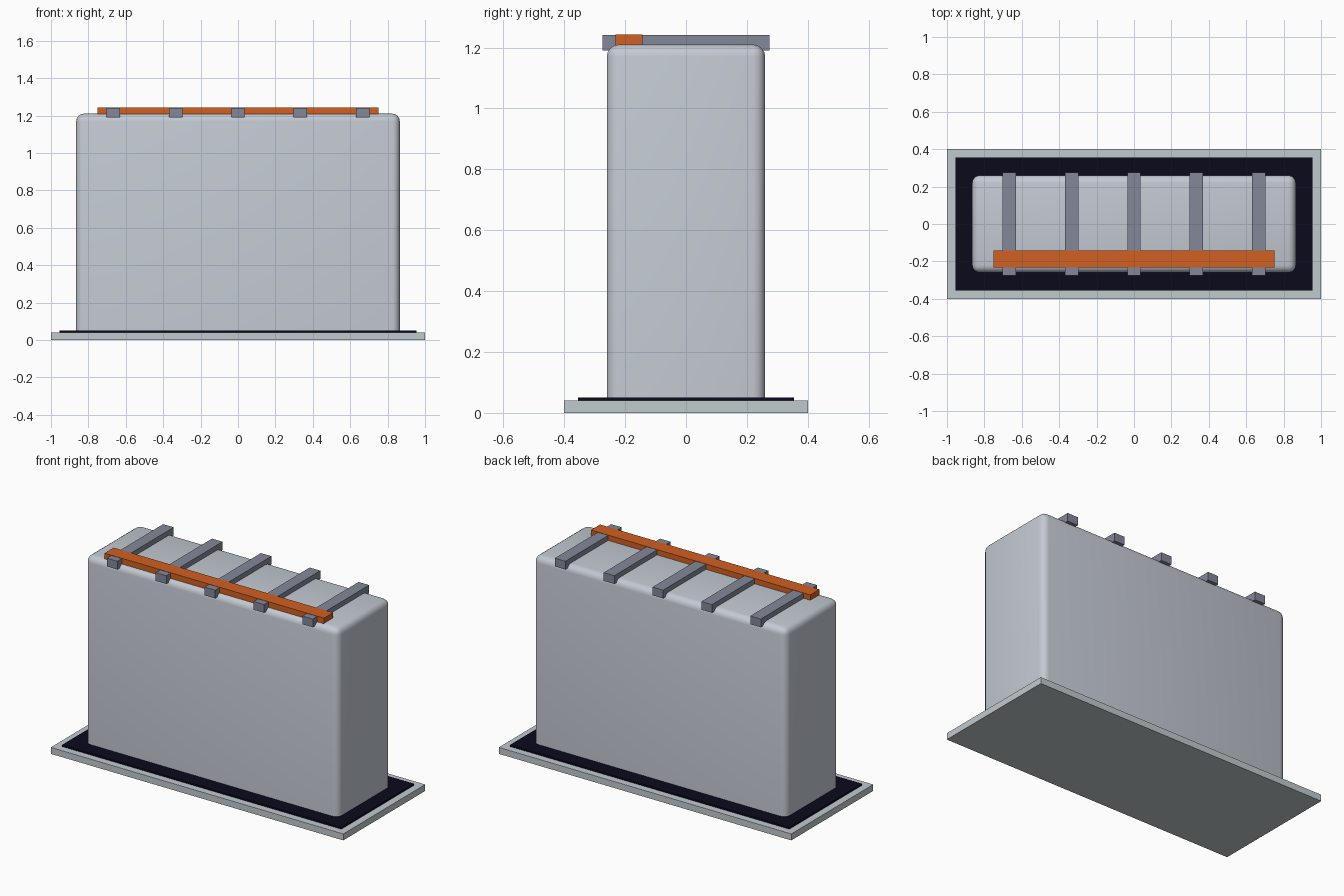
import bpy
import bmesh
import math

cube = bpy.data.objects.get("Cube")
if cube:
    bpy.data.objects.remove(cube, do_unlink=True)


def material(name, rgb):
    mat = bpy.data.materials.new(name)
    mat.use_nodes = True
    color = (*rgb, 1)
    mat.diffuse_color = color
    mat.node_tree.nodes["Principled BSDF"].inputs["Base Color"].default_value = color
    return mat


def box(name, low, high, mat):
    """Axis-aligned box between two opposite corners."""
    bm = bmesh.new()
    bmesh.ops.create_cube(bm, size=1)
    for v in bm.verts:
        v.co = [h if c > 0 else l for c, l, h in zip(v.co, low, high)]
    mesh = bpy.data.meshes.new(name)
    bm.to_mesh(mesh)
    bm.free()
    mesh.materials.append(mat)
    obj = bpy.data.objects.new(name, mesh)
    bpy.context.collection.objects.link(obj)
    return obj


pale_grey = material("pale grey", (0.53, 0.59, 0.62))
silver = material("silver", (0.55, 0.59, 0.65))
navy = material("dark navy", (0.003, 0.003, 0.012))
slate = material("slate grey", (0.23, 0.25, 0.32))
orange = material("orange", (0.64, 0.115, 0.015))

# Base slab with dark inlay on top
box("base_slab", (-1, -0.4, 0), (1, 0.4, 0.04), pale_grey)
box("base_inlay", (-0.955, -0.355, 0.035), (0.955, 0.355, 0.05), navy)

# Tall body with rounded edges
body = box("body", (-0.865, -0.26, 0.01), (0.865, 0.26, 1.21), silver)
bm = bmesh.new()
bm.from_mesh(body.data)
edges = [e for e in bm.edges if max(v.co.z for v in e.verts) > 1]
bmesh.ops.bevel(bm, geom=edges, offset=0.04, segments=4, profile=0.5, affect="EDGES")
bm.to_mesh(body.data)
bm.free()
bpy.ops.object.select_all(action="DESELECT")
body.select_set(True)
bpy.context.view_layer.objects.active = body
bpy.ops.object.shade_smooth_by_angle(angle=math.radians(40))

# Cross ribs over the roof
for i in range(5):
    x = (i - 2) * 0.334
    box(f"roof_rib_{i + 1}", (x - 0.036, -0.275, 1.19), (x + 0.036, 0.275, 1.241), slate)

# Long rail lying across the ribs near the front
box("front_rail", (-0.75, -0.232, 1.205), (0.75, -0.143, 1.243), orange)
